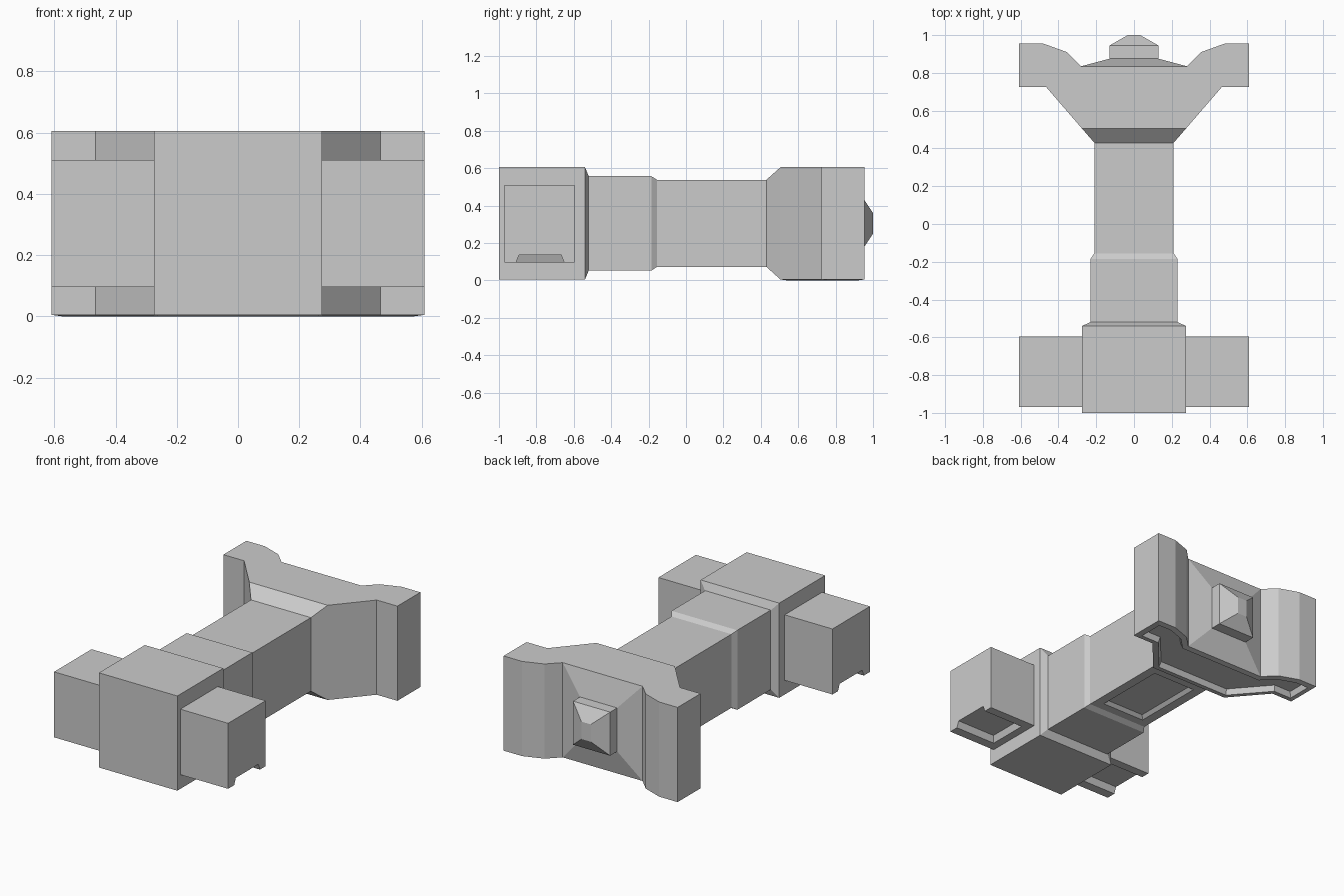
import bpy, bmesh
from mathutils import Vector

cube = bpy.data.objects.get("Cube")
if cube:
    bpy.data.objects.remove(cube)

grey = bpy.data.materials.new("plain grey")
grey.use_nodes = True
colour = (0.6, 0.6, 0.6, 1)
grey.diffuse_color = colour
grey.node_tree.nodes["Principled BSDF"].inputs["Base Color"].default_value = colour

MID = 0.305  # height of the long axis


def finish(name, bm):
    bmesh.ops.recalc_face_normals(bm, faces=bm.faces)
    mesh = bpy.data.meshes.new(name)
    bm.to_mesh(mesh)
    bm.free()
    mesh.materials.append(grey)
    obj = bpy.data.objects.new(name, mesh)
    bpy.context.collection.objects.link(obj)
    return obj


def loft(rings):
    """Skin a list of equal-sized point rings and cap both ends."""
    bm = bmesh.new()
    rows = [[bm.verts.new(p) for p in ring] for ring in rings]
    n = len(rows[0])
    for a, b in zip(rows, rows[1:]):
        for i in range(n):
            j = (i + 1) % n
            bm.faces.new((a[i], a[j], b[j], b[i]))
    bm.faces.new(rows[0])
    bm.faces.new(rows[-1])
    bmesh.ops.recalc_face_normals(bm, faces=bm.faces)
    return bm


def section(y, half_x, half_z):
    return [(x * half_x, y, MID + z * half_z)
            for x, z in ((-1, -1), (1, -1), (1, 1), (-1, 1))]


def flat_rect(z, x0, x1, y0, y1):
    return [(x0, y0, z), (x1, y0, z), (x1, y1, z), (x0, y1, z)]


def recess(bm, face, steps):
    for width, depth in steps:
        bmesh.ops.inset_region(bm, faces=[face], thickness=width, depth=depth,
                               use_even_offset=True, use_boundary=True)


def bottom_face(bm):
    bm.normal_update()
    down = [f for f in bm.faces if f.normal.z < -0.99]
    return max(down, key=lambda f: f.calc_area())


# Front block with its small rear chamfer
finish("front_block", loft([section(-1, 0.275, 0.3), section(-0.54, 0.275, 0.3),
                            section(-0.52, 0.232, 0.252)]))

# Sleeve stepping down to the shaft
finish("sleeve", loft([section(-0.53, 0.23, 0.252), section(-0.185, 0.23, 0.252),
                       section(-0.155, 0.21, 0.233)]))

# Shaft with a shallow panel underneath
bm = loft([section(-0.16, 0.21, 0.233), section(0.43, 0.21, 0.233)])
recess(bm, bottom_face(bm), [(0.06, 0), (0.02, -0.02)])
finish("shaft", bm)

# Side boxes, notched below with an open outer end
for side, label in ((1, "left"), (-1, "right")):
    box = finish(label + "_box", loft([flat_rect(z, 0.2 * side, 0.61 * side, -0.97, -0.595)
                                       for z in (0.095, 0.51)]))
    cutter = finish(label + "_notch_cutter", loft([
        flat_rect(0.055, 0.31 * side, 0.7 * side, -0.925, -0.635),
        flat_rect(0.135, 0.34 * side, 0.7 * side, -0.893, -0.667)]))
    cutter.hide_render = True
    cutter.hide_viewport = True
    cut = box.modifiers.new("notch", "BOOLEAN")
    cut.operation = "DIFFERENCE"
    cut.solver = "EXACT"
    cut.object = cutter

# Rear plate: mirrored outline, raised lip and recess underneath
half = [(0.275, 0.505), (0.465, 0.725), (0.61, 0.725), (0.61, 0.955),
        (0.48, 0.955), (0.355, 0.91), (0.28, 0.835)]
outline = half + [(-x, y) for x, y in reversed(half)]
bm = loft([[(x, y, z) for x, y in outline] for z in (0.005, 0.605)])
recess(bm, bottom_face(bm), [(0.035, 0.005), (0.012, -0.035)])
finish("rear_plate", bm)

# Sloped neck joining shaft and plate
finish("neck", loft([section(0.43, 0.21, 0.233), section(0.505, 0.275, 0.3)]))

# Rear boss with a pointed stud
finish("rear_boss", loft([section(0.835, 0.28, 0.3), section(0.875, 0.13, 0.138),
                          section(0.945, 0.13, 0.138), section(1, 0.033, 0.055)]))
